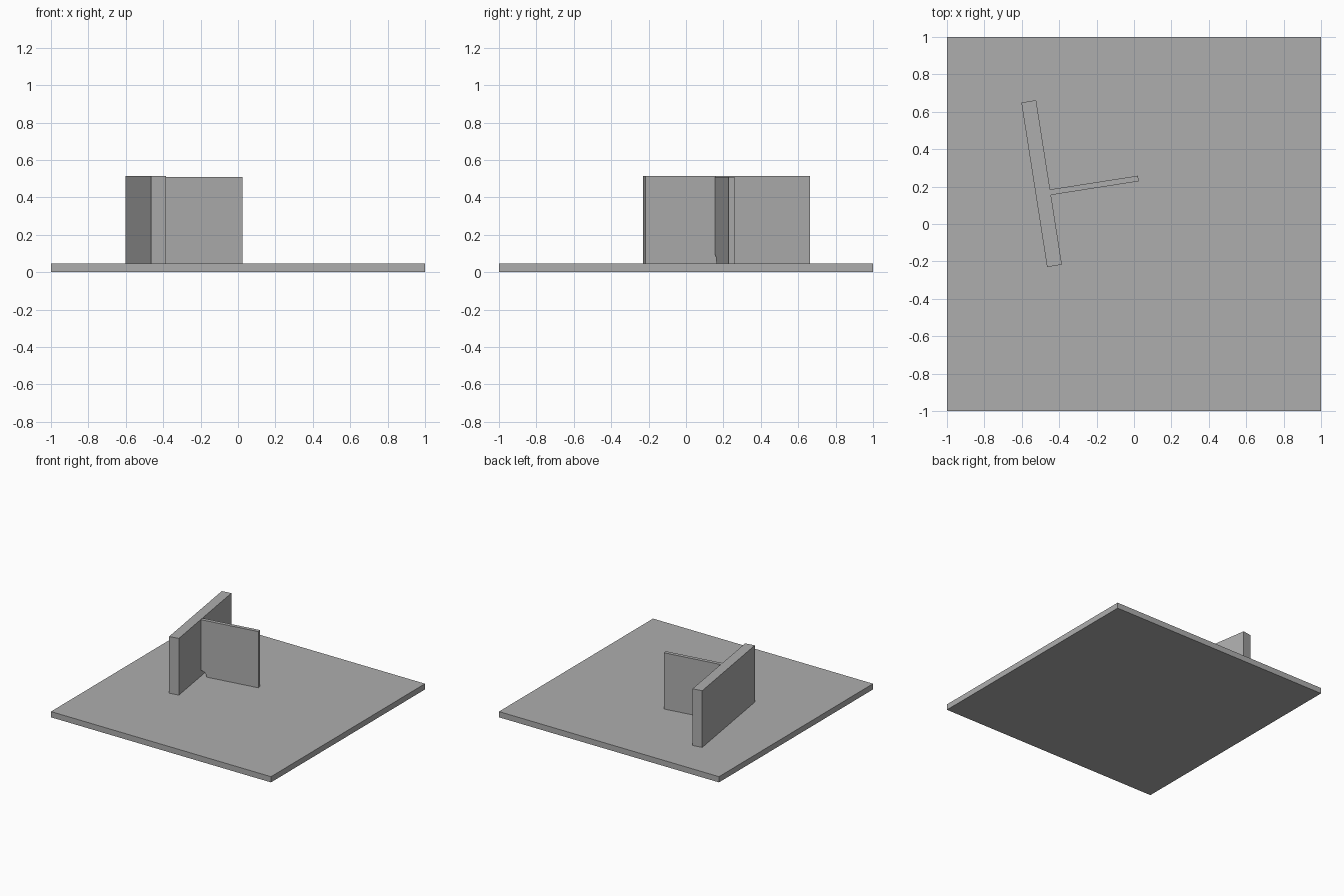
import bpy
import bmesh
from math import radians, sin, cos, pi
from mathutils import Matrix, Vector

cube = bpy.data.objects.get("Cube")
if cube:
    bpy.data.objects.remove(cube, do_unlink=True)

# Single grey material
GREY = (0.42, 0.42, 0.42, 1.0)
grey = bpy.data.materials.new("plain grey")
grey.use_nodes = True
grey.diffuse_color = GREY
grey.node_tree.nodes["Principled BSDF"].inputs["Base Color"].default_value = GREY


def prism(name, outline, depth, matrix):
    """Extrude a closed list of 3D points along a vector, then place it."""
    bm = bmesh.new()
    face = bm.faces.new([bm.verts.new(p) for p in outline])
    extruded = bmesh.ops.extrude_face_region(bm, geom=[face])["geom"]
    moved = [g for g in extruded if isinstance(g, bmesh.types.BMVert)]
    bmesh.ops.translate(bm, vec=Vector(depth), verts=moved)
    bmesh.ops.recalc_face_normals(bm, faces=bm.faces)
    mesh = bpy.data.meshes.new(name)
    bm.to_mesh(mesh)
    bm.free()
    mesh.materials.append(grey)
    obj = bpy.data.objects.new(name, mesh)
    obj.matrix_world = matrix
    bpy.context.collection.objects.link(obj)
    return obj


def rectangle(half_x, half_y):
    return [(-half_x, -half_y, 0), (half_x, -half_y, 0),
            (half_x, half_y, 0), (-half_x, half_y, 0)]


# Square ground slab
BASE = 0.047
prism("base_plate", rectangle(1, 1), (0, 0, BASE), Matrix.Identity(4))

# Thick upright wall, turned slightly on the slab
frame = Matrix.Translation((-0.494, 0.216, BASE)) @ Matrix.Rotation(radians(8.9), 4, "Z")
prism("upright_wall", rectangle(0.04, 0.445), (0, 0, 0.466), frame)

# Thin stiffener square to the wall, with a rounded relief in its lower inner corner
INNER, OUTER, TOP, RELIEF, THICK = 0.04, 0.515, 0.462, 0.045, 0.03
STEPS = 8
y = -0.053 - THICK / 2
outline = [(INNER, y, TOP), (OUTER, y, TOP), (OUTER, y, 0)]
for i in range(STEPS + 1):
    a = i / STEPS * pi / 2
    outline.append((INNER + RELIEF * cos(a), y, RELIEF * sin(a)))
prism("stiffener_panel", outline, (0, THICK, 0), frame)
